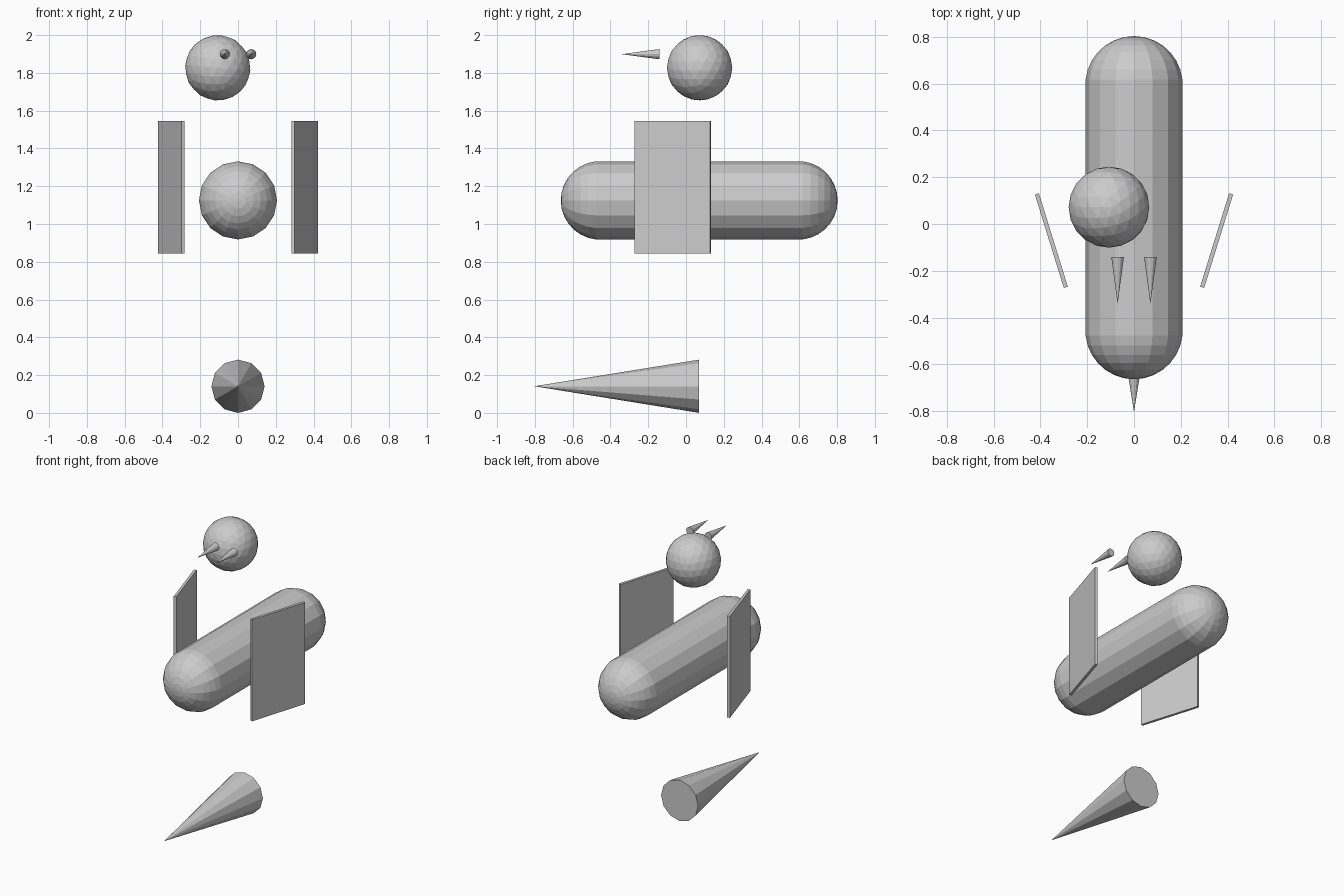
import bpy, bmesh, math

if "Cube" in bpy.data.objects:
    bpy.data.objects.remove(bpy.data.objects["Cube"])

FORWARD = (math.pi / 2, 0, 0)  # local +z points to the front (-y)


def forward_cone(name, x, z, radius, y_base, y_tip):
    bpy.ops.mesh.primitive_cone_add(vertices=12, radius1=radius, radius2=0,
                                    depth=y_base - y_tip, rotation=FORWARD,
                                    location=(x, (y_base + y_tip) / 2, z))
    bpy.context.object.name = name


# Body: a sphere stretched into a capsule lying along y
bm = bmesh.new()
bmesh.ops.create_uvsphere(bm, u_segments=16, v_segments=15, radius=0.208)
for v in bm.verts:
    v.co.z += math.copysign(0.525, v.co.z)
mesh = bpy.data.meshes.new("body")
bm.to_mesh(mesh)
bm.free()
body = bpy.data.objects.new("body", mesh)
body.location = (0, 0.07, 1.125)
body.rotation_euler = FORWARD
bpy.context.collection.objects.link(body)

# Head: faceted ball, turned so its edge midpoints sit on the axes
bpy.ops.mesh.primitive_ico_sphere_add(
    subdivisions=3, radius=0.173, location=(-0.107, 0.072, 1.827),
    rotation=(0, math.atan(2) / 2 - math.pi / 2, 0))
bpy.context.object.name = "head"

# Large cone at the bottom
forward_cone("base_cone", 0, 0.141, 0.141, 0.07, -0.803)

# Paired small cones and splayed side panels
for side, label in ((-1, "left"), (1, "right")):
    forward_cone("small_cone_" + label, side * 0.07, 1.899, 0.027, -0.14, -0.341)
    bpy.ops.mesh.primitive_cube_add(size=1, location=(side * 0.353, -0.071, 1.195),
                                    rotation=(0, 0, -side * 0.3))
    panel = bpy.context.object
    panel.name = "side_panel_" + label
    panel.scale = (0.018, 0.418, 0.7)
